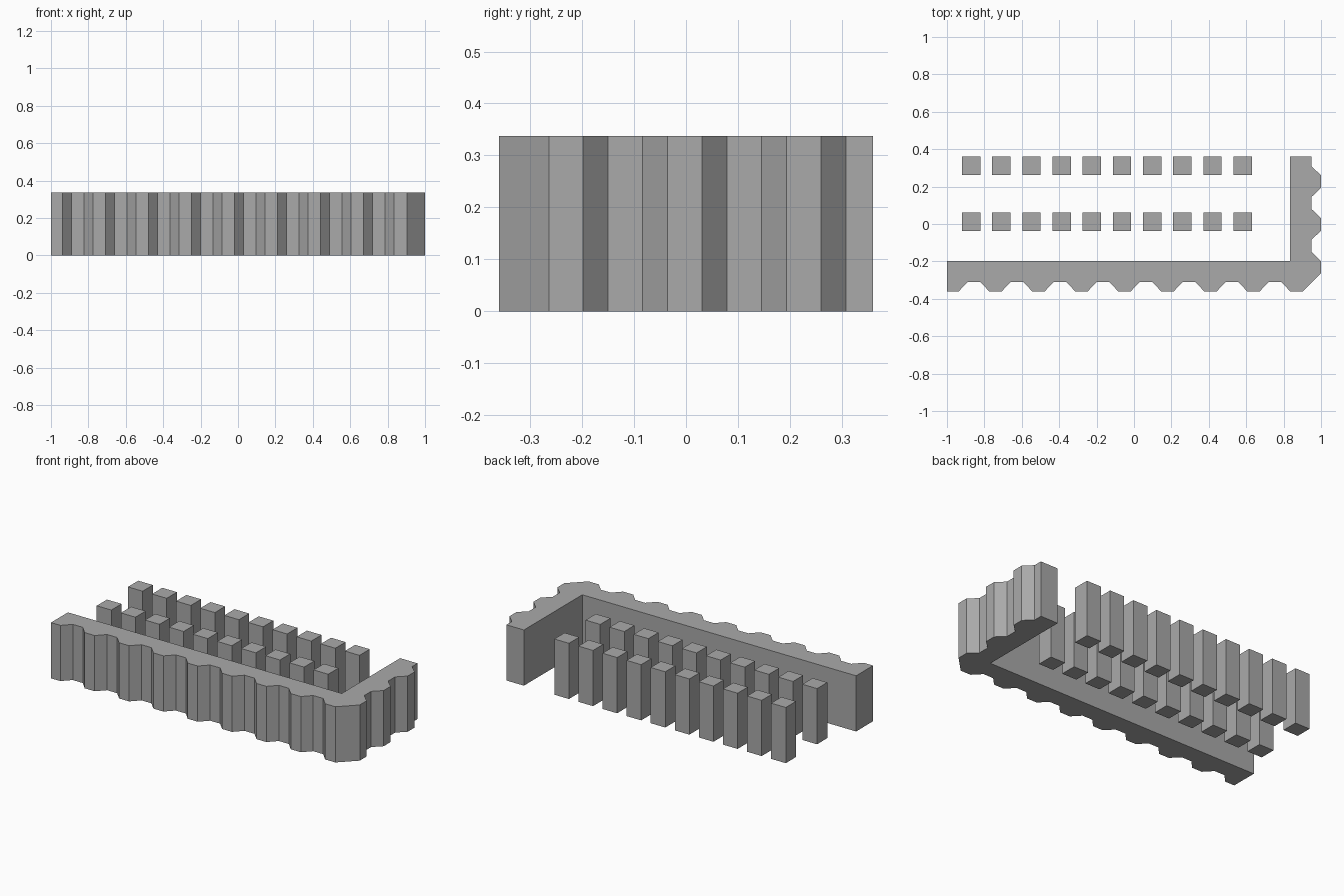
import bpy
import bmesh

HEIGHT = 0.337
EDGE_Y = 0.36
DEPTH = 0.05      # how far the flutes cut into the wall
SLOPE = 0.048     # run of each slanted flute side

cube = bpy.data.objects.get("Cube")
if cube:
    bpy.data.objects.remove(cube, do_unlink=True)

stone = bpy.data.materials.new("grey stone")
stone.use_nodes = True
colour = (0.4, 0.4, 0.4, 1)
stone.diffuse_color = colour
stone.node_tree.nodes["Principled BSDF"].inputs["Base Color"].default_value = colour


def extrude_outline(name, outline):
    """Raise a flat counter-clockwise outline into a solid of full height."""
    bm = bmesh.new()
    base = bm.faces.new([bm.verts.new((x, y, 0)) for x, y in outline])
    result = bmesh.ops.extrude_face_region(bm, geom=[base], use_keep_orig=True)
    top = [v for v in result["geom"] if isinstance(v, bmesh.types.BMVert)]
    bmesh.ops.translate(bm, verts=top, vec=(0, 0, HEIGHT))
    bmesh.ops.recalc_face_normals(bm, faces=bm.faces)
    mesh = bpy.data.meshes.new(name)
    bm.to_mesh(mesh)
    bm.free()
    mesh.materials.append(stone)
    obj = bpy.data.objects.new(name, mesh)
    bpy.context.collection.objects.link(obj)
    return obj


def flute(start, pitch):
    """Positions along the wall and depths of one recess."""
    end = start + pitch / 2 + SLOPE / 2 + 0.024
    return [(start, 0), (start + SLOPE, DEPTH), (end - SLOPE, DEPTH), (end, 0)]


# Corner wall: fluted front, bevelled corner, fluted right side, plain inside
outline = [(-1, -EDGE_Y)]
for i in range(8):
    outline += [(t, -EDGE_Y + d) for t, d in flute(-0.937 + 0.2299 * i, 0.2299)]
outline += [(0.904, -EDGE_Y), (1, -0.264)]
for i in range(2):
    outline += [(1 - d, t) for t, d in flute(-0.198 + 0.229 * i, 0.229)]
outline += [(1, 0.26), (1 - DEPTH, 0.308), (1 - DEPTH, EDGE_Y)]
outline += [(0.833, EDGE_Y), (0.833, -0.198), (-1, -0.198)]
extrude_outline("corner_wall", outline)

# Two rows of square pillars
half = 0.049
for row, y in (("back", EDGE_Y - half), ("middle", 0.012)):
    for i in range(10):
        x = -0.871 + 0.1613 * i
        extrude_outline(f"{row}_pillar_{i + 1}",
                        [(x - half, y - half), (x + half, y - half),
                         (x + half, y + half), (x - half, y + half)])
